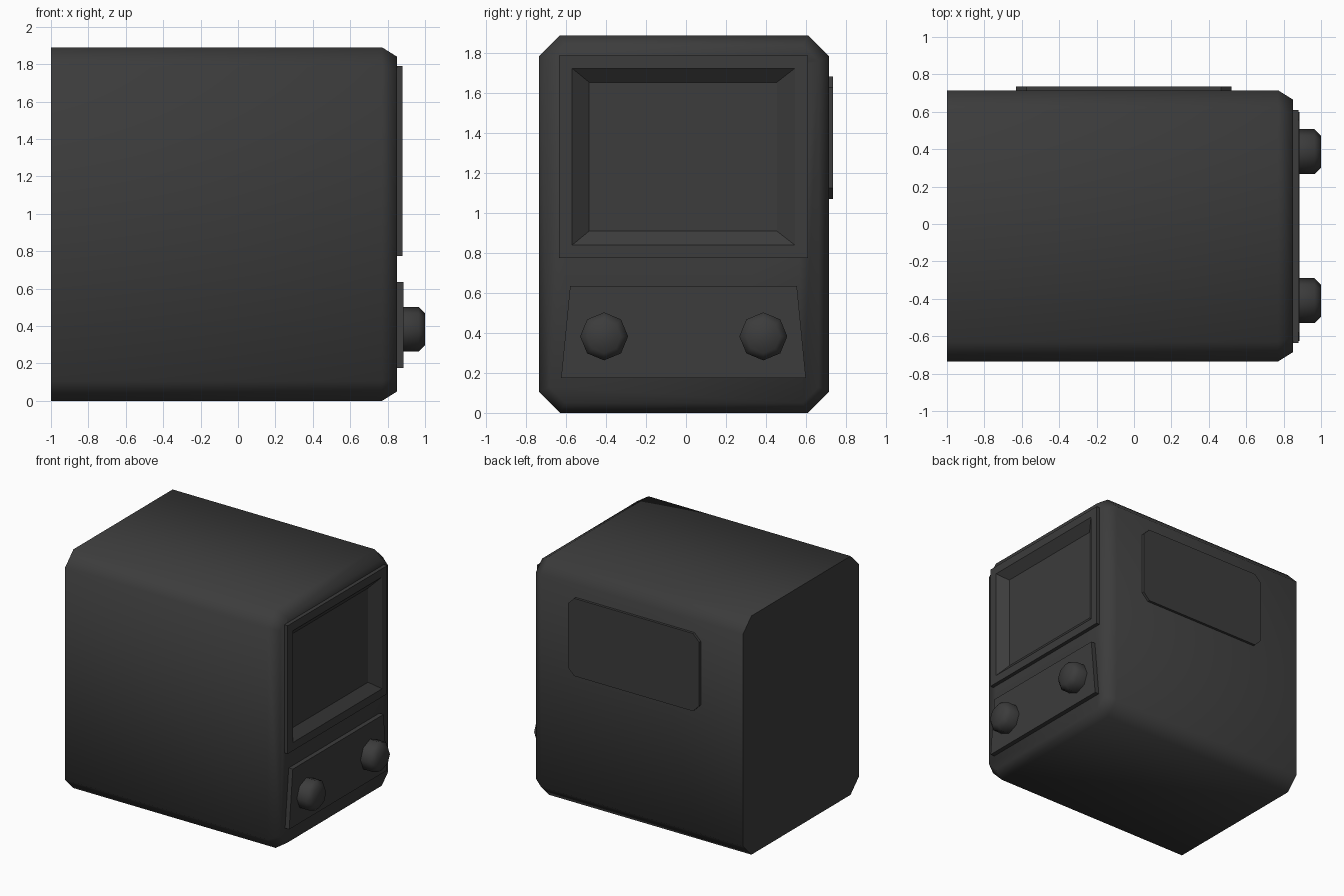
import bpy, bmesh, math

if "Cube" in bpy.data.objects:
    bpy.data.objects.remove(bpy.data.objects["Cube"])

dark = bpy.data.materials.new("dark_plastic")
dark.diffuse_color = (0.045, 0.045, 0.045, 1)
dark.use_nodes = True
dark.node_tree.nodes["Principled BSDF"].inputs["Base Color"].default_value = dark.diffuse_color


def loft(name, rings, smooth=None):
    """Skin a list of equal-length point rings and cap both ends."""
    bm = bmesh.new()
    vs = [[bm.verts.new(p) for p in ring] for ring in rings]
    n = len(vs[0])
    for a, b in zip(vs, vs[1:]):
        for i in range(n):
            j = (i + 1) % n
            bm.faces.new((a[i], a[j], b[j], b[i]))
    bm.faces.new(vs[0][::-1])
    bm.faces.new(vs[-1])
    bmesh.ops.recalc_face_normals(bm, faces=bm.faces)
    me = bpy.data.meshes.new(name)
    bm.to_mesh(me)
    bm.free()
    me.materials.append(dark)
    ob = bpy.data.objects.new(name, me)
    bpy.context.collection.objects.link(ob)
    if smooth:
        bpy.ops.object.select_all(action='DESELECT')
        ob.select_set(True)
        bpy.context.view_layer.objects.active = ob
        bpy.ops.object.shade_smooth_by_angle(angle=math.radians(smooth))
    return ob


def at_x(x, outline):
    return [(x, u, v) for u, v in outline]


def rect(u0, u1, v0, v1):
    return [(u0, v0), (u1, v0), (u1, v1), (u0, v1)]


def chamfered(u0, u1, v0, v1, c):
    return [(u0 + c, v0), (u1 - c, v0), (u1, v0 + c), (u1, v1 - c),
            (u1 - c, v1), (u0 + c, v1), (u0, v1 - c), (u0, v0 + c)]


# Cabinet: chamfered tube with a bevelled screen end and a flat back
outer = chamfered(-0.735, 0.715, 0, 1.89, 0.105)
inset = chamfered(-0.685, 0.665, 0.05, 1.84, 0.08)
cabinet = loft("cabinet", [at_x(-1, outer), at_x(0.77, outer), at_x(0.85, inset)], 60)

# Hole in the cabinet behind the screen surround
hole = rect(-0.59, 0.565, 0.82, 1.74)
cutter = loft("screen_cutter", [at_x(0.80, hole), at_x(0.95, hole)])
cutter.hide_render = True
cutter.hide_set(True)
cut = cabinet.modifiers.new("screen_hole", 'BOOLEAN')
cut.operation = 'DIFFERENCE'
cut.solver = 'EXACT'
cut.object = cutter

# Screen surround with sloped reveal and recessed screen
frame = rect(-0.635, 0.61, 0.775, 1.79)
loft("screen", [at_x(0.81, hole), at_x(0.85, hole), at_x(0.85, frame), at_x(0.88, frame),
                at_x(0.88, rect(-0.57, 0.545, 0.84, 1.725)),
                at_x(0.82, rect(-0.485, 0.455, 0.91, 1.655))])

# Tapered control panel
panel = [(-0.625, 0.175), (0.60, 0.175), (0.555, 0.635), (-0.58, 0.635)]
loft("control_panel", [at_x(0.84, panel), at_x(0.886, panel)])

# Eight-sided knobs
for side, y in (("left", -0.41), ("right", 0.387)):
    def ring(r):
        return [(y + r * math.cos(i * math.pi / 4), 0.383 + r * math.sin(i * math.pi / 4))
                for i in range(8)]
    loft(side + "_knob", [at_x(0.88, ring(0.12)), at_x(0.965, ring(0.12)),
                          at_x(1.0, ring(0.085))], 50)

# Raised plate on the far side
plate = chamfered(-0.63, 0.52, 1.07, 1.685, 0.055)
loft("side_plate", [[(u, y, v) for u, v in plate] for y in (0.705, 0.735)])
